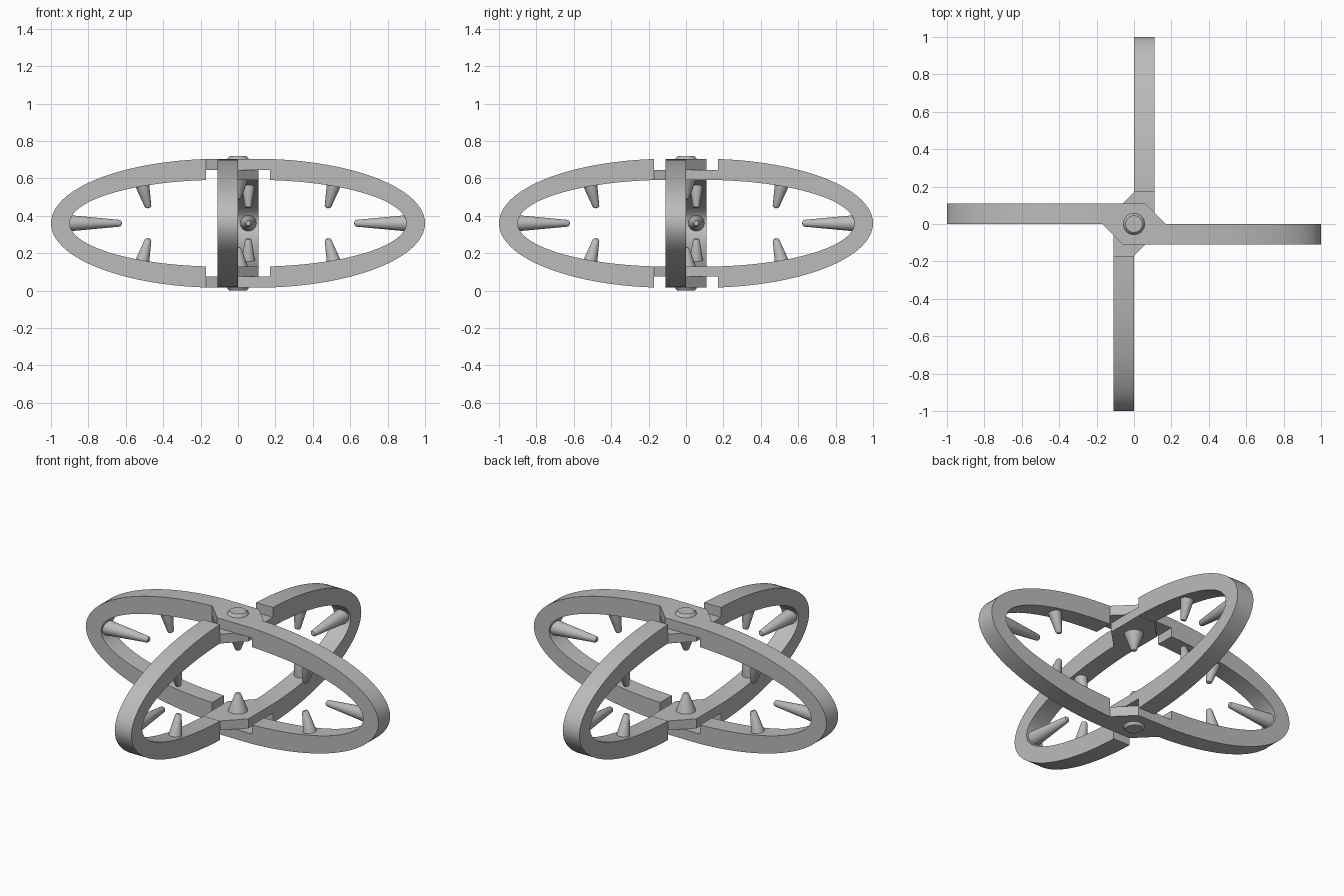
import bpy, bmesh
from math import sin, cos, acos, pi, radians
from mathutils import Matrix, Vector

cube = bpy.data.objects.get("Cube")
if cube:
    bpy.data.objects.remove(cube)

MID = 0.36      # height of the ring centre
WIDE = 0.11     # depth of the flat ring stock
LAP = 0.17      # where the crossing joint begins
SHIFT = 0.09    # centre of each half ellipse
STEPS = 48

steel = bpy.data.materials.new("grey_steel")
steel.use_nodes = True
steel.diffuse_color = (0.5, 0.5, 0.5, 1)
steel.node_tree.nodes["Principled BSDF"].inputs["Base Color"].default_value = (0.5, 0.5, 0.5, 1)


def finish(bm, name, matrix=Matrix()):
    bmesh.ops.recalc_face_normals(bm, faces=bm.faces)
    bm.transform(matrix)
    mesh = bpy.data.meshes.new(name)
    bm.to_mesh(mesh)
    bm.free()
    mesh.materials.append(steel)
    obj = bpy.data.objects.new(name, mesh)
    bpy.context.collection.objects.link(obj)
    bpy.ops.object.select_all(action='DESELECT')
    obj.select_set(True)
    bpy.context.view_layer.objects.active = obj
    bpy.ops.object.shade_smooth_by_angle(angle=radians(30))
    return obj


def half_ring(name, matrix):
    """Half an elliptical hoop, swept from the upper joint to the lower one."""
    bm = bmesh.new()
    rows = []
    for i in range(STEPS + 1):
        row = []
        for a, b, ys in ((0.91, 0.345, (-WIDE, 0)), (0.81, 0.232, (0, -WIDE))):
            limit = acos((LAP - SHIFT) / a)
            t = limit * (1 - 2 * i / STEPS)
            row += [bm.verts.new((SHIFT + a * cos(t), y, MID + b * sin(t))) for y in ys]
        rows.append(row)
    for p, q in zip(rows, rows[1:]):
        for k in range(4):
            n = (k + 1) % 4
            bm.faces.new((p[k], p[n], q[n], q[k]))
    bm.faces.new(rows[0])
    bm.faces.new(rows[-1])
    finish(bm, name, matrix)


def lap_plate(name, low, high, matrix):
    """Six-sided plate joining two offset ring halves."""
    bm = bmesh.new()
    half = [(-LAP, 0), (WIDE - LAP, -WIDE), (LAP, -WIDE)]
    outline = half + [(-x, -y) for x, y in half]
    base = bm.faces.new([bm.verts.new((x, y, low)) for x, y in outline])
    top = bmesh.ops.extrude_face_region(bm, geom=[base])["geom"]
    moved = [v for v in top if isinstance(v, bmesh.types.BMVert)]
    bmesh.ops.translate(bm, verts=moved, vec=(0, 0, high - low))
    finish(bm, name, matrix)


def lathe(name, profile, start, direction, matrix=Matrix(), sides=28):
    """Turned part from (radius, height) points, aimed along a direction."""
    bm = bmesh.new()
    verts = [bm.verts.new((r, 0, h)) for r, h in profile]
    edges = [bm.edges.new(pair) for pair in zip(verts, verts[1:])]
    bmesh.ops.spin(bm, geom=verts + edges, axis=(0, 0, 1), cent=(0, 0, 0),
                   angle=2 * pi, steps=sides)
    bmesh.ops.remove_doubles(bm, verts=bm.verts, dist=0.0001)
    aim = Vector(direction).to_track_quat('Z', 'Y').to_matrix().to_4x4()
    finish(bm, name, matrix @ Matrix.Translation(start) @ aim)


def spike(name, start, tip, radius, matrix=Matrix()):
    axis = Vector(tip) - Vector(start)
    n = axis.length
    profile = [(0, 0), (radius, 0), (0.018, n - 0.012), (0.013, n - 0.004), (0, n)]
    lathe(name, profile, start, axis, matrix)


# Four offset half rings with their inward spikes
for k, side in enumerate(("left", "back", "right", "front")):
    turn = Matrix.Rotation(k * pi / 2, 4, 'Z')
    half_ring(side + "_half_ring", turn)
    y = -WIDE / 2
    spike(side + "_end_spike", (0.91, y, MID), (0.62, y, MID), 0.044, turn)
    for word, s in (("upper", 1), ("lower", -1)):
        spike(f"{side}_{word}_spike", (0.52, y, MID + s * 0.235),
              (0.478, y, MID + s * 0.08), 0.043, turn)

# Crossing joints: outer plates on one ring, inner plates on the other
quarter = Matrix.Rotation(pi / 2, 4, 'Z')
for word, s in (("upper", 1), ("lower", -1)):
    for layer, near, far, turn in (("outer", 0.285, 0.344, Matrix()),
                                   ("inner", 0.23, 0.285, quarter)):
        low, high = sorted((MID + s * near, MID + s * far))
        lap_plate(f"{word}_{layer}_lap_plate", low, high, turn)
    # Pivot rivet cap and the centre spike behind it
    lathe(word + "_rivet_cap", [(0, 0), (0.058, 0), (0.056, 0.007), (0.045, 0.018), (0, 0.018)],
          (0, 0, MID + s * 0.342), (0, 0, s))
    spike(word + "_centre_spike", (0, 0, MID + s * 0.235), (0, 0, MID + s * 0.125), 0.055)
